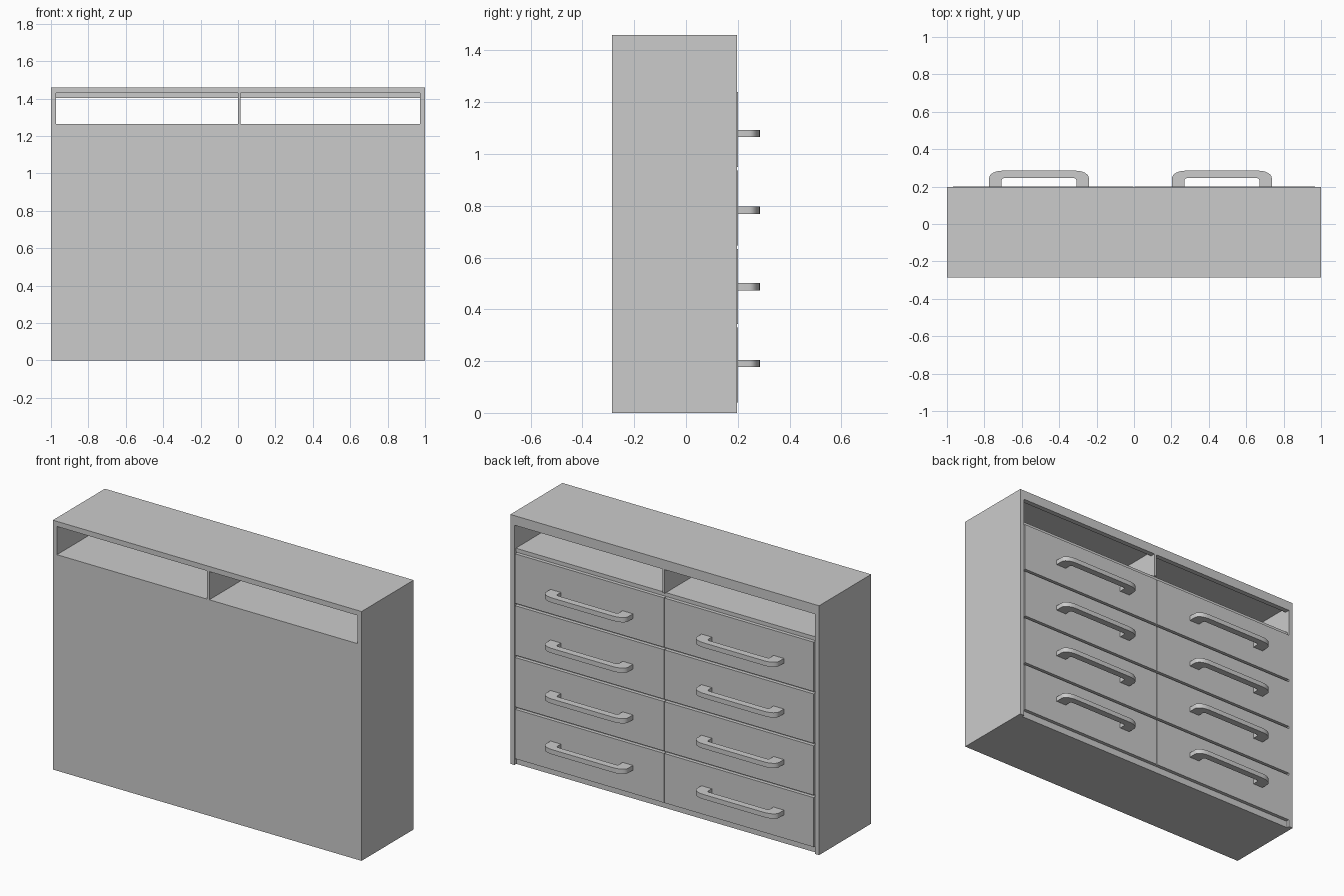
import bpy, bmesh, math

if "Cube" in bpy.data.objects:
    bpy.data.objects.remove(bpy.data.objects["Cube"])

FRONT, BACK = -0.285, 0.197      # cabinet depth; drawers open towards +y
H, T = 1.46, 0.027               # height, panel thickness


def box(name, x0, x1, y0, y1, z0, z1):
    bm = bmesh.new()
    bmesh.ops.create_cube(bm, size=1)
    for v in bm.verts:
        v.co = ((x0 + x1) / 2 + v.co.x * (x1 - x0),
                (y0 + y1) / 2 + v.co.y * (y1 - y0),
                (z0 + z1) / 2 + v.co.z * (z1 - z0))
    me = bpy.data.meshes.new(name)
    bm.to_mesh(me)
    bm.free()
    ob = bpy.data.objects.new(name, me)
    bpy.context.collection.objects.link(ob)
    return ob


# Carcass
box("left_side", -1, -1 + T, FRONT, BACK, 0, H)
box("right_side", 1 - T, 1, FRONT, BACK, 0, H)
box("top_panel", -1 + T, 1 - T, FRONT, BACK, 1.43, H)
box("top_rail", -1 + T, 1 - T, BACK - 0.03, BACK, 1.404, 1.43)
box("bottom_panel", -1 + T, 1 - T, FRONT, 0.18, 0, 0.03)
box("closing_panel", -1 + T, 1 - T, FRONT, FRONT + 0.02, 0.03, 1.25)

# Open shelf with divider
box("shelf", -1 + T, 1 - T, FRONT, 0.185, 1.245, 1.265)
box("shelf_divider", 0, 0.014, FRONT, BACK, 1.265, 1.43)

# Rails behind the gaps between drawers
PITCH, Z0, GAP = 0.3035, 0.04, 0.014
for i in range(5):
    z = Z0 + i * PITCH - GAP / 2
    box(f"rail_{i}", -1 + T, 1 - T, 0.13, 0.18, z - 0.02, min(z + 0.02, 1.25))
box("centre_stile", -0.03, 0.03, 0.13, 0.179, 0.03, 1.25)


# Handle: rounded bow profile in x/y, extruded in z
def arc(cx, cy, rx, ry, a0, a1, n=6):
    return [(cx + rx * math.cos(math.radians(a0 + (a1 - a0) * i / n)),
             cy + ry * math.sin(math.radians(a0 + (a1 - a0) * i / n)))
            for i in range(n + 1)]


def handle_mesh():
    half, base, tip, thick = 0.267, 0.195, 0.285, 0.028
    right = [(0.2, base), (half, base)]
    right += arc(half - 0.07, tip - 0.04, 0.07, 0.04, 0, 90)
    inner = arc(0.188, 0.233, 0.012, 0.012, 90, 0, 3)
    pts = right + [(-x, y) for x, y in reversed(right)]
    pts += [(-x, y) for x, y in reversed(inner)] + inner
    bm = bmesh.new()
    face = bm.faces.new([bm.verts.new((x, y, -thick / 2)) for x, y in pts])
    ext = bmesh.ops.extrude_face_region(bm, geom=[face])
    bmesh.ops.translate(bm, vec=(0, 0, thick),
                        verts=[g for g in ext["geom"] if isinstance(g, bmesh.types.BMVert)])
    bmesh.ops.recalc_face_normals(bm, faces=bm.faces)
    me = bpy.data.meshes.new("handle")
    bm.to_mesh(me)
    bm.free()
    return me


# Drawers with handles, four rows by two columns
handle = handle_mesh()
for row in range(4):
    z = Z0 + row * PITCH
    for side, x0, x1, hx in (("left", -0.968, -0.002, -0.508), ("right", 0.002, 0.968, 0.47)):
        box(f"drawer_{side}_{row}", x0, x1, FRONT + 0.03, 0.201, z, z + PITCH - GAP)
        ob = bpy.data.objects.new(f"handle_{side}_{row}", handle)
        ob.location = (hx, 0, 0.191 + row * 0.296)
        bpy.context.collection.objects.link(ob)
        ob.select_set(True)
        bpy.context.view_layer.objects.active = ob
bpy.ops.object.shade_smooth_by_angle(angle=math.radians(35))
